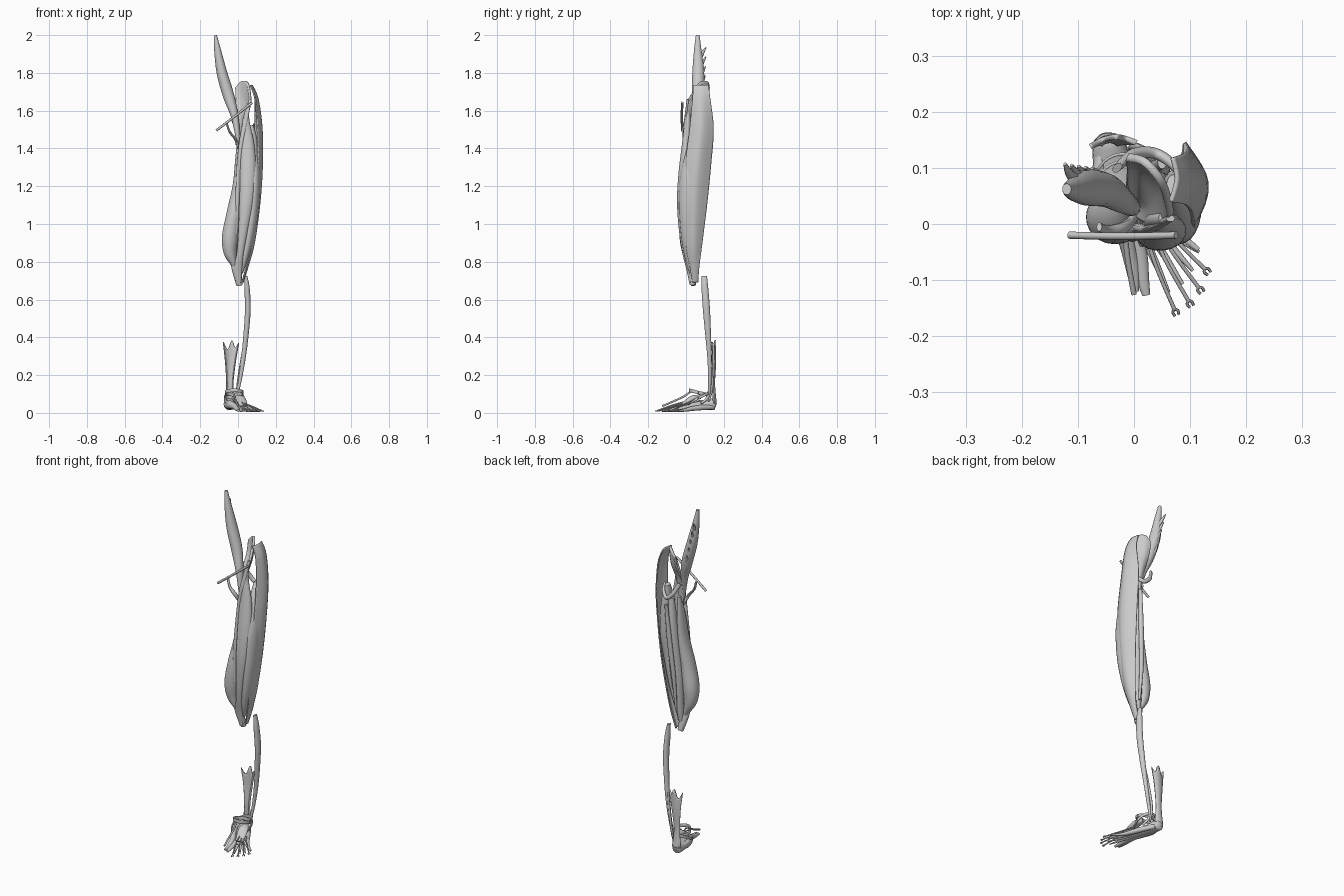
import bpy, math
from mathutils import Vector as V


def spline(pts, n):
    """Catmull-Rom resample of equal-length tuples."""
    P = [tuple(p) for p in pts]
    P = [P[0]] + P + [P[-1]]
    out = []
    for i in range(1, len(P) - 2):
        for k in range(n):
            t = k / n
            out.append(tuple(0.5 * (2 * b + (c - a) * t + (2 * a - 5 * b + 4 * c - d) * t * t
                                    + (3 * b - a - 3 * c + d) * t ** 3)
                             for a, b, c, d in zip(P[i - 1], P[i], P[i + 1], P[i + 2])))
    return out + [P[-1]]


def make(name, verts, faces, thick=0):
    me = bpy.data.meshes.new(name)
    me.from_pydata(verts, [], faces)
    ob = bpy.data.objects.new(name, me)
    bpy.context.collection.objects.link(ob)
    bpy.context.view_layer.objects.active = ob
    ob.select_set(True)
    bpy.ops.object.mode_set(mode='EDIT')
    bpy.ops.mesh.select_all(action='SELECT')
    bpy.ops.mesh.normals_make_consistent(inside=False)
    bpy.ops.object.mode_set(mode='OBJECT')
    if thick:
        m = ob.modifiers.new("thickness", 'SOLIDIFY')
        m.thickness, m.offset = thick, 0
    bpy.ops.object.shade_smooth_by_angle(angle=math.radians(50))
    ob.select_set(False)
    return ob


def muscle(name, stations, seg=18, n=6):
    """Elliptical loft; station = x, y, z, half width, half depth, twist in degrees."""
    S = spline([tuple(s) + (0,) * (6 - len(s)) for s in stations], n)
    whole = V(S[-1][:3]) - V(S[0][:3])
    upright = abs(whole.z) > 0.6 * whole.length
    verts, faces = [], []
    for i, s in enumerate(S):
        t = (V(S[min(i + 1, len(S) - 1)][:3]) - V(S[max(i - 1, 0)][:3])).normalized()
        if upright:
            u = (V((1, 0, 0)) - t * t.x).normalized()
            v = t.cross(u)
            v = v if v.y > 0 else -v
        else:
            u = t.cross(V((0, 0, 1))).normalized()
            v = u.cross(t)
        r = math.radians(s[5])
        a, b = u * math.cos(r) + v * math.sin(r), v * math.cos(r) - u * math.sin(r)
        for k in range(seg):
            q = 2 * math.pi * k / seg
            verts.append(V(s[:3]) + a * max(s[3], .0008) * math.cos(q) + b * max(s[4], .0008) * math.sin(q))
    for i in range(len(S) - 1):
        for k in range(seg):
            j = (k + 1) % seg
            faces.append((i * seg + k, i * seg + j, (i + 1) * seg + j, (i + 1) * seg + k))
    faces += [tuple(range(seg)), tuple(range((len(S) - 1) * seg, len(S) * seg))]
    return make(name, verts, faces)


def sheet(name, rows, thick, n=6):
    """Thin curved sheet through rows of control points."""
    R = [spline(r, n) for r in rows]
    cols = [spline(c, n) for c in zip(*R)]
    h = len(cols[0])
    faces = [(i * h + j, i * h + j + 1, (i + 1) * h + j + 1, (i + 1) * h + j)
             for i in range(len(cols) - 1) for j in range(h - 1)]
    return make(name, [p for c in cols for p in c], faces, thick)


def tendon(name, pts, r, seg=8):
    return muscle(name, [tuple(p) + (r, r) for p in pts], seg, 5)


# Hip: long flexor from the spine, with pointed slips at its back
muscle("psoas", [(-.12, .062, 2.0, .008, .01), (-.108, .062, 1.92, .018, .02), (-.085, .065, 1.8, .028, .032),
                 (-.05, .06, 1.68, .03, .03), (-.018, .04, 1.57, .02, .022), (0, .03, 1.45, .012, .014),
                 (.0, .05, 1.38, .006, .008)])
for i, z in enumerate((1.92, 1.87, 1.82, 1.77, 1.72)):
    x = -.115 + i * .012
    muscle("psoas_slip", [(x + .012, .075, z - .04, .012, .012), (x, .09, z - .01, .008, .008),
                          (x - .008, .107 - .002 * i, z + .015, .003, .003)], 8, 3)

# Hip: fan-shaped pelvic muscle
sheet("iliacus", [[(-.012, .12, 1.72), (.02, .11, 1.755), (.052, .07, 1.745), (.066, .015, 1.66)],
                  [(-.012, .10, 1.65), (.015, .10, 1.66), (.045, .06, 1.65), (.055, .005, 1.6)],
                  [(-.012, .055, 1.56), (.01, .06, 1.56), (.03, .035, 1.56), (.035, .0, 1.54)],
                  [(-.008, .03, 1.42), (.004, .04, 1.42), (.012, .03, 1.42), (.01, .012, 1.42)]], .014)

# Groin ligament and small deep hip strands
tendon("groin_ligament", [(-.115, -.02, 1.495), (-.02, -.022, 1.568), (.075, -.02, 1.643)], .0065)
muscle("pubic_strand", [(-.062, -.005, 1.54, .005, .008), (-.045, -.012, 1.49, .006, .01),
                        (-.015, -.005, 1.45, .007, .012), (.005, .02, 1.4, .007, .01)], 10)
muscle("deep_hip_strand", [(-.03, .10, 1.56, .007, .012), (0, .125, 1.5, .01, .012), (.04, .125, 1.47, .01, .012),
                           (.075, .10, 1.5, .008, .01), (.085, .07, 1.53, .005, .006)], 10)

# Outer thigh: broad fascia sheet from hip to knee
fascia = []
for z, front, mid, back in ((1.735, (.065, .04), (.075, .08), (.068, .118)),
                            (1.66, (.09, .035), (.106, .08), (.09, .128)),
                            (1.5, (.102, .02), (.127, .08), (.09, .145)),
                            (1.3, (.104, -.005), (.128, .06), (.088, .13)),
                            (1.1, (.09, -.012), (.114, .045), (.08, .11)),
                            (.9, (.07, .0), (.086, .042), (.062, .085)),
                            (.78, (.045, .02), (.054, .045), (.045, .07)),
                            (.69, (.022, .035), (.026, .05), (.02, .063))):
    fascia.append([p + (z,) for p in (front, mid, back)])
sheet("outer_thigh_fascia", fascia, .007)

# Thigh: front muscles
muscle("rectus_femoris", [(.05, .01, 1.62, .006, .01), (.042, .008, 1.54, .02, .016), (.05, .0, 1.42, .036, .022),
                          (.052, -.012, 1.27, .043, .028), (.045, -.022, 1.12, .038, .026),
                          (.028, -.018, .97, .026, .02), (.012, -.008, .85, .018, .012),
                          (.0, .012, .76, .022, .01), (.004, .025, .68, .01, .006)])
muscle("vastus_lateralis", [(.07, .07, 1.52, .012, .018), (.078, .055, 1.42, .03, .045),
                            (.085, .035, 1.25, .036, .065), (.075, .02, 1.08, .036, .056),
                            (.055, .018, .93, .03, .043), (.034, .022, .82, .02, .028),
                            (.016, .03, .74, .01, .012)], 24)
muscle("vastus_medialis", [(.005, .055, 1.46, .008, .012), (.003, .04, 1.35, .017, .03), (-.004, .025, 1.2, .025, .04),
                           (-.024, .012, 1.05, .038, .046), (-.042, .012, .93, .043, .046),
                           (-.042, .016, .85, .034, .036), (-.022, .022, .79, .018, .022),
                           (-.008, .025, .75, .008, .01)], 24)
muscle("vastus_intermedius", [(.045, .07, 1.45, .015, .015), (.04, .06, 1.25, .03, .035),
                              (.025, .045, 1.0, .036, .035), (.012, .04, .82, .022, .022),
                              (.005, .035, .72, .012, .012)])
muscle("inner_thigh_strap", [(.065, .01, 1.66, .008, .006), (.03, -.008, 1.5, .013, .007), (.008, -.008, 1.35, .012, .01),
                             (-.002, -.02, 1.15, .012, .012), (-.012, -.012, .95, .012, .012)], 12)
muscle("rear_thigh_strip", [(.05, .11, 1.42, .008, .012), (.035, .1, 1.2, .014, .012), (.02, .085, 1.0, .012, .01),
                            (.018, .065, .8, .006, .006)], 12)
muscle("kneecap_tendon", [(-.005, .018, .81, .03, .012), (-.006, .02, .775, .03, .018), (0, .03, .72, .022, .018),
                          (.008, .04, .675, .016, .014)])

# Lower leg: outer calf muscle running to the heel side
muscle("outer_calf_muscle", [(.042, .097, .725, .007, .014), (.048, .1, .66, .014, .018), (.052, .108, .55, .015, .019),
                             (.044, .116, .43, .014, .016), (.03, .124, .3, .012, .012),
                             (.012, .126, .18, .009, .009), (-.004, .118, .09, .007, .008),
                             (.012, .08, .05, .006, .006)])
muscle("outer_calf_tendon", [(.04, .12, .42, .003, .006), (.018, .132, .28, .006, .007), (-.003, .138, .14, .006, .007),
                             (-.006, .12, .06, .005, .005)], 10)

# Heel cord with a notched top
sheet("heel_cord", [[(-.078, .138, .375), (-.055, .15, .335), (-.032, .155, .385), (-.015, .152, .345), (.004, .145, .37)],
                    [(-.066, .143, .27), (-.052, .152, .26), (-.038, .154, .26), (-.027, .152, .26), (-.014, .145, .27)],
                    [(-.06, .142, .15), (-.053, .147, .15), (-.043, .149, .15), (-.034, .147, .15), (-.027, .142, .15)],
                    [(-.068, .145, .05), (-.057, .156, .05), (-.044, .158, .05), (-.03, .155, .05), (-.018, .145, .05)]], .01, 4)

# Foot: heel pad, sole and side muscles
muscle("heel_pad", [(-.046, .16, .045, .012, .015), (-.045, .148, .046, .027, .031), (-.04, .11, .042, .033, .026),
                    (-.025, .05, .038, .036, .02), (-.003, 0, .03, .034, .014), (.02, -.045, .016, .026, .007)])
muscle("inner_foot_muscle", [(-.055, .14, .05, .01, .016), (-.062, .08, .046, .014, .022), (-.045, .03, .045, .016, .022),
                             (-.018, -.02, .034, .014, .016), (-.004, -.07, .02, .013, .011),
                             (.002, -.12, .013, .007, .006)])
muscle("big_toe_muscle", [(-.01, .02, .035, .014, .012), (.008, -.05, .02, .015, .011),
                          (.016, -.1, .013, .011, .008), (.022, -.127, .01, .007, .005)])
muscle("outer_foot_muscle", [(-.025, .14, .03, .01, .012), (.008, .08, .028, .014, .014), (.036, .03, .022, .015, .012),
                             (.07, -.01, .014, .01, .008), (.115, -.046, .01, .004, .004)])
muscle("upper_foot_muscle", [(.0, .075, .085, .014, .012), (.012, .035, .078, .026, .014), (.022, 0, .058, .026, .01),
                             (.03, -.035, .035, .02, .006)])

# Ankle bands: tilted rings
for name, cz, tilt, rx, ry, w in (("ankle_band_upper", .108, -.25, .046, .046, .018),
                                  ("ankle_band_lower", .078, .5, .052, .06, .015)):
    ring = [(-.02 + rx * math.cos(a), .065 + ry * math.sin(a), cz + tilt * ry * math.sin(a))
            for a in (math.pi * k / 6 for k in range(13))]
    sheet(name, [[(x, y, z + w / 2) for x, y, z in ring], [(x, y, z - w / 2) for x, y, z in ring]], .005, 3)

# Toe tendons with forked tips
tendon("big_toe_tendon", [(-.03, .03, .118), (-.018, -.01, .088), (-.01, -.07, .06), (.0, -.125, .036)], .005)
for i, (tx, ty) in enumerate(((.072, -.152), (.097, -.137), (.115, -.113), (.126, -.08))):
    a, b = V((.012 + .009 * i, .02, .066 - .006 * i)), V((tx, ty, .012))
    m = a.lerp(b, .5) + V((-.006, 0, .004))
    tendon("toe_tendon", [a, m, b], .0036)
    d = (b - m).normalized()
    side = V((-d.y, d.x, 0)) * .005
    for s in (-1, 1):
        tendon("toe_tendon_fork", [b, b + side * s + d * .004, b + side * s * .8 + d * .012], .0026, 6)
    muscle("sole_slip", [(.0 + .012 * i, .01, .022, .006, .006), (.03 + .014 * i, -.05 + .01 * i, .014, .007, .006),
                         (tx - .01, ty + .03, .007, .003, .003)], 8, 4)
